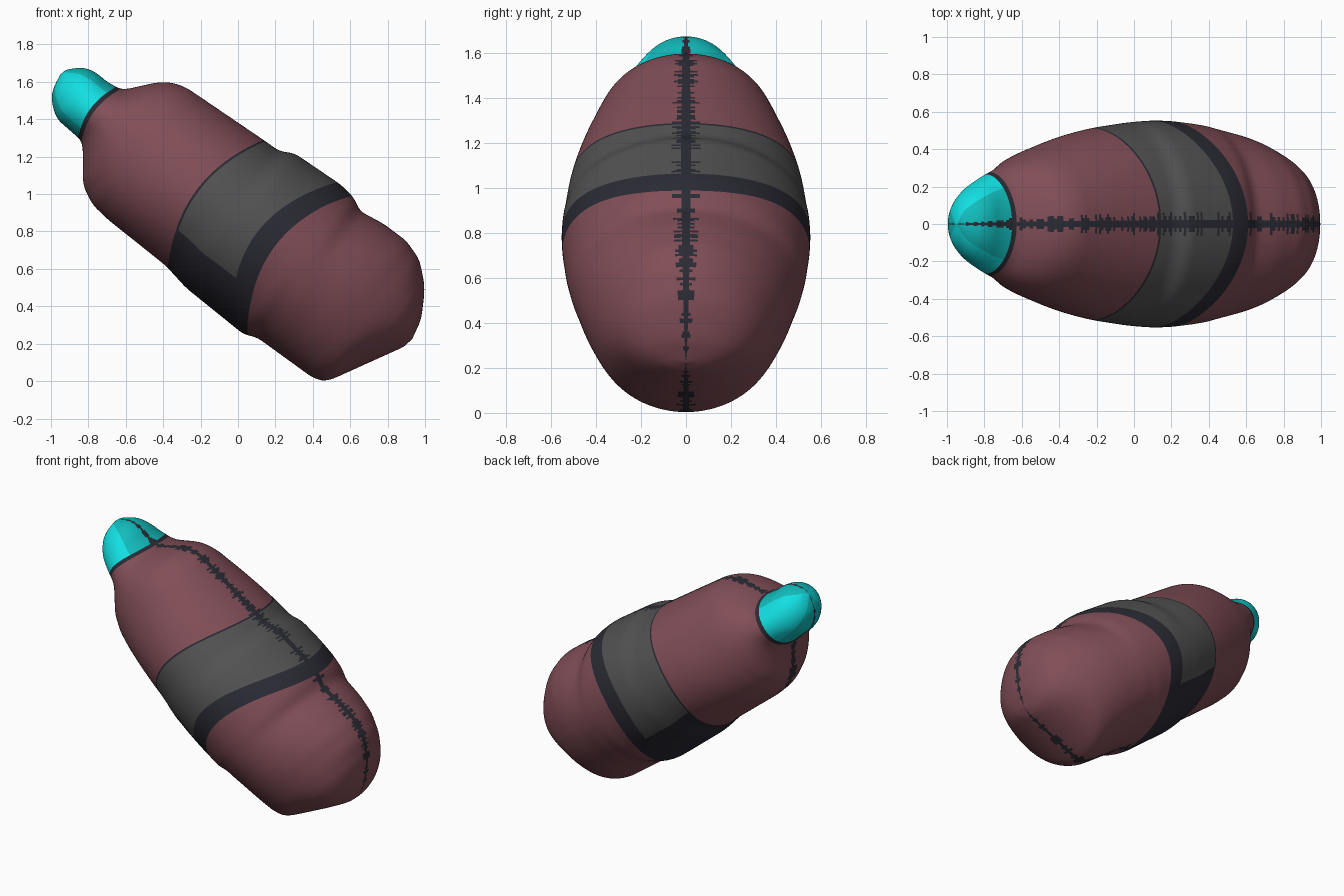
import bpy
import bmesh
import math
import random

random.seed(4)
cube = bpy.data.objects.get("Cube")
if cube:
    bpy.data.objects.remove(cube, do_unlink=True)


def make_material(name, color):
    mat = bpy.data.materials.new(name)
    mat.use_nodes = True
    mat.diffuse_color = (*color, 1)
    mat.node_tree.nodes["Principled BSDF"].inputs["Base Color"].default_value = (*color, 1)
    return mat


maroon = make_material("maroon", (0.22, 0.076, 0.095))
dark = make_material("dark slate", (0.024, 0.024, 0.035))
grey = make_material("grey", (0.085, 0.085, 0.085))
cyan = make_material("cyan", (0.006, 0.74, 0.76))
teal = make_material("teal", (0.006, 0.5, 0.5))

# Profiles along the bottle axis: (distance along axis, value)
UPPER = [(-1.264, .1), (-1.255, .14), (-1.19, .206), (-1.12, .225), (-1.04, .22),
         (-.95, .232), (-.816, .388), (-.75, .43), (-.68, .45), (-.168, .474),
         (-.08, .476), (-.01, .516), (.29, .53), (.39, .516), (.454, .478),
         (.6, .5), (.75, .5), (.866, .462), (.98, .36), (1.066, .212), (1.09, .1)]
LOWER = [(-1.264, .1), (-1.25, .02), (-1.22, -.04), (-1.136, -.1), (-.952, -.114),
         (-.814, -.298), (-.708, -.352), (-.6, -.366), (-.2, -.378), (-.04, -.408),
         (.354, -.422), (.42, -.392), (.788, -.386), (.86, -.36), (1.08, .04), (1.09, .1)]
DEPTH = [(-1.264, 0), (-1.25, .07), (-1.22, .13), (-1.16, .19), (-1.08, .24),
         (-1, .275), (-.8, .37), (-.5, .47), (-.3, .515), (0, .55), (.15, .555),
         (.4, .53), (.7, .46), (.9, .37), (1, .28), (1.05, .2), (1.08, .1), (1.09, 0)]
TIP, BASE = DEPTH[0][0], DEPTH[-1][0]


def linear(profile, u):
    for (a, p), (b, q) in zip(profile, profile[1:]):
        if u <= b:
            return p + (q - p) * max(0, u - a) / (b - a)
    return profile[-1][1]


def sample(profile, u, radius):
    # Local averaging rounds the corners but leaves the two ends exact
    r = max(0, min(radius, (u - TIP) / 2, (BASE - u) / 2))
    return sum(linear(profile, u + r * k / 4) for k in range(-4, 5)) / 9


def surface_point(u, angle):
    top, low = sample(UPPER, u, .03), sample(LOWER, u, .03)
    v = (top + low) / 2 + (top - low) / 2 * math.cos(angle)
    y = sample(DEPTH, u, .08) * math.sin(angle)
    # Tilt the axis down toward +x
    return (.8 * u + .6 * v, y, .8 - .6 * u + .8 * v)


SEGMENTS = 160


def build_section(name, start, end, rings, rule, materials, ease=lambda t: t):
    """Skin one stretch of the bottle between two bowed edges."""
    bm = bmesh.new()
    angles = [math.tau * j / SEGMENTS for j in range(SEGMENTS)]
    grid = []
    for i in range(rings + 1):
        t = ease(i / rings)
        row = []
        for angle in angles:
            s = math.cos(angle)
            u = start(s) + (end(s) - start(s)) * t
            row.append(bm.verts.new(surface_point(u, angle)))
        grid.append(row)
    for i in range(rings):
        # Ragged stitched seam where the two halves meet
        seam = random.choice((1, 1, 2, 3))
        for j in range(SEGMENTS):
            k = (j + 1) % SEGMENTS
            face = bm.faces.new((grid[i][j], grid[i][k], grid[i + 1][k], grid[i + 1][j]))
            half = SEGMENTS // 2
            from_seam = min(j % half, half - 1 - j % half)
            s = math.cos(math.tau * (j + .5) / SEGMENTS)
            chosen = dark if from_seam < seam else rule(s)
            face.material_index = materials.index(chosen)
            face.smooth = True
    bmesh.ops.remove_doubles(bm, verts=bm.verts, dist=.0002)
    bmesh.ops.recalc_face_normals(bm, faces=bm.faces)
    mesh = bpy.data.meshes.new(name)
    bm.to_mesh(mesh)
    bm.free()
    for mat in materials:
        mesh.materials.append(mat)
    obj = bpy.data.objects.new(name, mesh)
    bpy.context.collection.objects.link(obj)
    return obj


def bowed(center, bow):
    return lambda s: center + bow * s * s


# Edges between the coloured stretches
tip, base = bowed(TIP, 0), bowed(BASE, 0)
cap_edge, neck_edge = bowed(-1.025, .04), bowed(-1.0, .04)
label_edge, label_start = bowed(-.31, .125), bowed(-.298, .125)
label_end, band_end = bowed(.085, .18), bowed(.205, .17)


def cap_rule(s):
    return teal if abs(s) > .7 else cyan


def label_rule(s):
    return grey if s > -.56 else dark


def plain(mat):
    return lambda s: mat


build_section("cap", tip, cap_edge, 30, cap_rule, [cyan, teal, dark], lambda t: t * t)
build_section("neck_line", cap_edge, neck_edge, 2, plain(dark), [dark])
build_section("upper_body", neck_edge, label_edge, 60, plain(maroon), [maroon, dark])
build_section("label_outline", label_edge, label_start, 2, plain(dark), [dark])
build_section("label", label_start, label_end, 36, label_rule, [grey, dark])
build_section("lower_band", label_end, band_end, 12, plain(dark), [dark])
build_section("lower_body", band_end, base, 80, plain(maroon), [maroon, dark],
              lambda t: 1 - (1 - t) ** 2)
